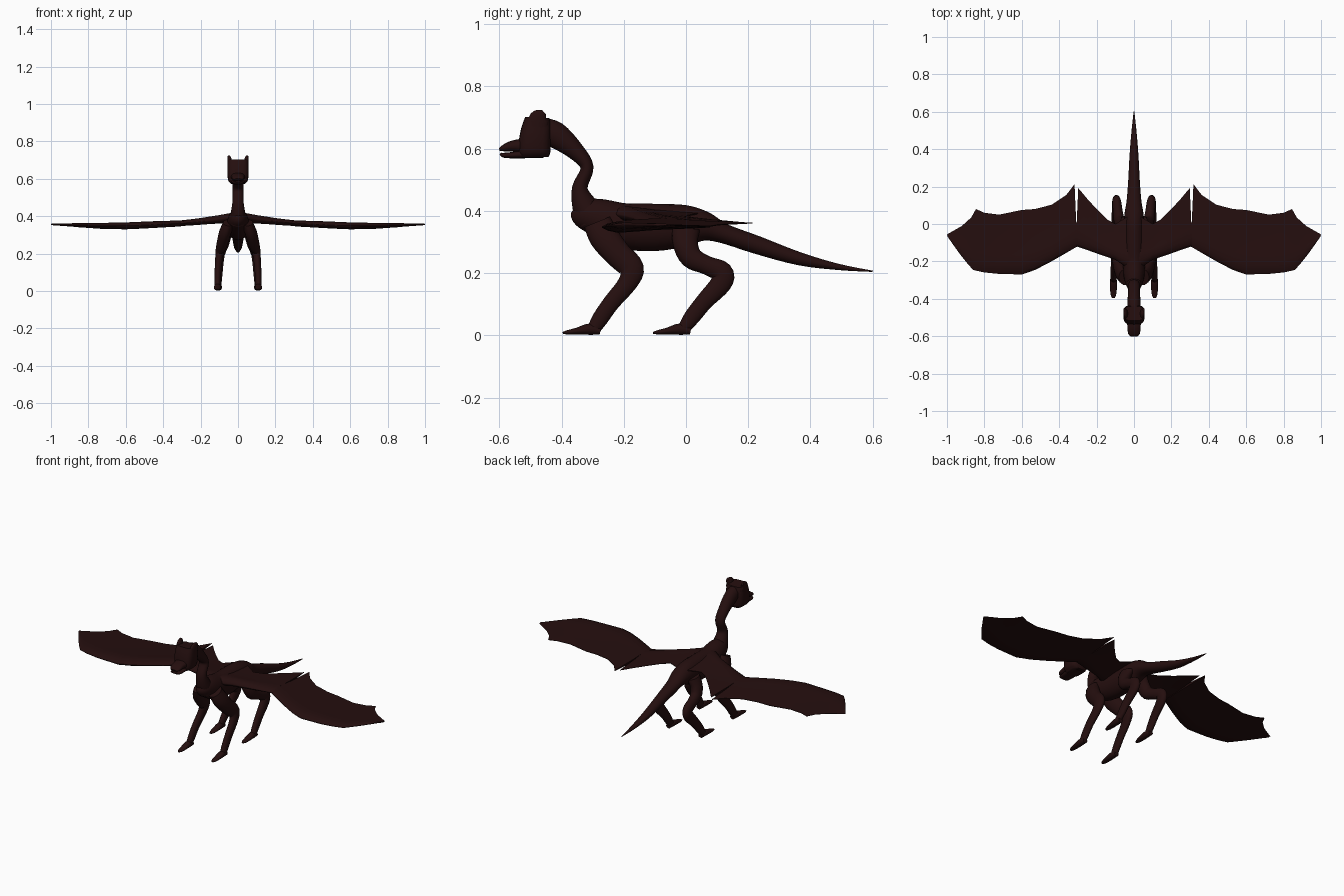
import bpy, bmesh, math
from mathutils import Vector

hide = bpy.data.materials.new("dark red brown hide")
hide.diffuse_color = (0.018, 0.0045, 0.0045, 1)


def finish(name, rings, mirror=False, angle=50):
    """Skin a list of closed rings, cap both ends, optionally mirror in x."""
    bm = bmesh.new()
    vs = [[bm.verts.new(p) for p in r] for r in rings]
    n = len(vs[0])
    for a, b in zip(vs, vs[1:]):
        for i in range(n):
            j = (i + 1) % n
            bm.faces.new((a[i], a[j], b[j], b[i]))
    bm.faces.new(vs[0])
    bm.faces.new(vs[-1])
    bmesh.ops.recalc_face_normals(bm, faces=bm.faces)
    me = bpy.data.meshes.new(name)
    bm.to_mesh(me)
    bm.free()
    me.materials.append(hide)
    ob = bpy.data.objects.new(name, me)
    bpy.context.collection.objects.link(ob)
    bpy.ops.object.select_all(action='DESELECT')
    ob.select_set(True)
    bpy.context.view_layer.objects.active = ob
    bpy.ops.object.shade_smooth_by_angle(angle=math.radians(angle))
    if mirror:
        ob.modifiers.new("mirror", 'MIRROR').use_mirror_merge = False
    return ob


def spline(pts, steps):
    """Catmull-Rom interpolation of tuples of any length."""
    p = [pts[0]] + list(pts) + [pts[-1]]
    out = []
    for k in range(1, len(p) - 2):
        for s in range(steps):
            t = s / steps
            out.append([0.5 * (2 * b + (c - a) * t + (2 * a - 5 * b + 4 * c - d) * t * t
                               + (3 * b - a - 3 * c + d) * t ** 3)
                        for a, b, c, d in zip(*p[k - 1:k + 3])])
    return out + [list(pts[-1])]


def tube(name, pts, mirror=False, power=1.0, steps=4, sides=20):
    """Limb through (x, y, z, half width, half depth) points."""
    q = spline(pts, steps)
    rings = []
    for i, (x, y, z, rx, rn) in enumerate(q):
        a, b = q[max(i - 1, 0)], q[min(i + 1, len(q) - 1)]
        t = Vector((0, b[1] - a[1], b[2] - a[2])).normalized()
        nrm = t.cross(Vector((1, 0, 0)))
        ring = []
        for k in range(sides):
            w = 2 * math.pi * k / sides
            c, s = math.cos(w), math.sin(w)
            c = math.copysign(abs(c) ** power, c)
            s = math.copysign(abs(s) ** power, s)
            ring.append(Vector((x + rx * c, y, z)) + nrm * (s * max(rn, 0.001)))
        rings.append(ring)
    return finish(name, rings, mirror)


def wing(name, secs):
    """Thin membrane through (lead x, lead y, trail x, trail y, z, thickness)."""
    prof = [(0, .1), (.05, .6), (.15, 1), (.3, .8), (.5, .5), (.75, .3), (1, .08)]
    rings = []
    for lx, ly, tx, ty, z, th in secs:
        def at(u, h):
            return (lx + (tx - lx) * u, ly + (ty - ly) * u, z + h * th / 2)
        rings.append([at(u, h) for u, h in prof] + [at(u, -h) for u, h in reversed(prof)])
    return finish(name, rings, True, 60)


# body and tail
tube("body_and_tail", [
    (0, -.355, .41, .012, .02), (0, -.335, .395, .038, .045), (0, -.28, .378, .055, .062),
    (0, -.2, .352, .06, .073), (0, -.1, .347, .06, .076), (0, 0, .353, .055, .066),
    (0, .06, .35, .05, .048), (0, .12, .328, .04, .032), (0, .23, .29, .031, .029),
    (0, .365, .246, .024, .021), (0, .49, .22, .014, .01), (0, .6, .206, .002, .002)])

# neck
tube("neck", [
    (0, -.3, .37, .045, .05), (0, -.327, .42, .038, .04), (0, -.341, .475, .03, .025),
    (0, -.318, .54, .029, .021), (0, -.355, .592, .031, .029), (0, -.42, .645, .035, .042),
    (0, -.47, .665, .035, .035)])

# head
tube("skull", [
    (0, -.487, .572, .036, .045), (0, -.487, .59, .052, .051), (0, -.485, .63, .057, .051),
    (0, -.48, .67, .056, .047), (0, -.478, .7, .054, .039)], power=.6)
tube("horn_ridge", [
    (.043, -.478, .67, .014, .034), (.045, -.472, .7, .012, .03),
    (.05, -.456, .717, .006, .01)], True)
tube("upper_jaw", [
    (0, -.47, .61, .045, .03), (0, -.55, .609, .035, .019),
    (0, -.585, .602, .032, .011), (0, -.6, .597, .02, .004)], power=.8)
tube("lower_jaw", [
    (0, -.46, .59, .042, .02), (0, -.55, .58, .034, .011),
    (0, -.585, .579, .03, .008), (0, -.597, .584, .016, .004)], power=.8)

# legs
tube("front_leg", [
    (.05, -.285, .365, .03, .045), (.068, -.262, .315, .033, .048),
    (.083, -.218, .26, .03, .043), (.096, -.175, .215, .024, .04),
    (.102, -.188, .168, .02, .031), (.107, -.24, .105, .018, .027),
    (.109, -.275, .055, .017, .026), (.11, -.293, .026, .016, .022)], True)
tube("hind_leg", [
    (.045, 0, .345, .03, .045), (.066, -.002, .295, .032, .04),
    (.078, .018, .25, .03, .036), (.086, .065, .226, .026, .03),
    (.092, .115, .203, .024, .035), (.096, .113, .168, .021, .034),
    (.1, .06, .11, .019, .028), (.103, .02, .06, .017, .026),
    (.105, -.005, .025, .016, .02)], True)
for name, x, y in (("front_foot", .11, -.275), ("hind_foot", .105, .015)):
    tube(name, [
        (x, y, .014, .014, .012), (x, y - .035, .02, .019, .018),
        (x, y - .075, .014, .018, .011), (x, y - .105, .01, .014, .007),
        (x, y - .121, .008, .007, .003)], True)

# wings: inner panel, then scalloped outer panel with a slit between them
wing("inner_wing", [
    (0, -.27, 0, .06, .395, .05), (.05, -.225, .05, .03, .39, .05),
    (.1, -.192, .1, .0, .383, .045), (.15, -.174, .145, .025, .378, .04),
    (.2, -.157, .2, .08, .372, .036), (.25, -.139, .25, .135, .367, .033),
    (.312, -.118, .298, .192, .362, .03)])
wing("outer_wing", [
    (.303, -.12, .318, .213, .361, .032), (.38, -.165, .362, .155, .358, .034),
    (.45, -.205, .44, .103, .355, .036), (.53, -.246, .53, .08, .351, .037),
    (.6, -.27, .6, .075, .348, .037), (.73, -.266, .72, .05, .348, .032),
    (.8, -.259, .8, .06, .35, .026), (.86, -.246, .845, .08, .352, .022),
    (.89, -.212, .87, .035, .353, .018), (.93, -.162, .92, -.01, .354, .014),
    (.997, -.068, 1.0, -.056, .356, .008)])
